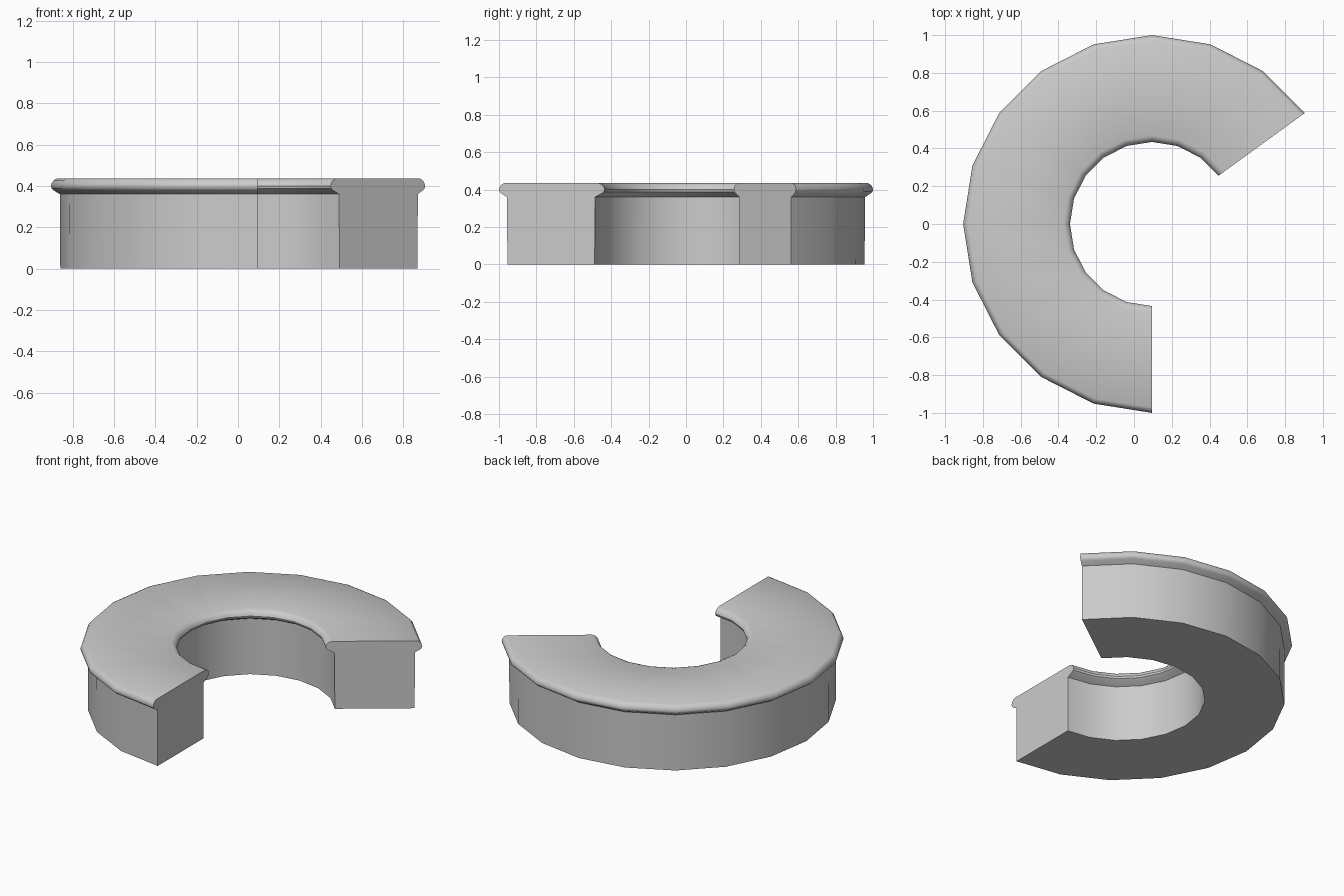
import bpy, bmesh, math

if "Cube" in bpy.data.objects:
    bpy.data.objects.remove(bpy.data.objects["Cube"])

CX = 0.0955                      # centre of the arc
START, STEP, COUNT = 36, 18, 13  # degrees, degrees, segments

# Cross-section as (radius, height): plain wall with a rounded lip on both sides
lip = [(-0.045, 0.0), (-0.043, 0.36), (-0.013, 0.379), (-0.003, 0.388),
       (0.0, 0.40), (-0.004, 0.414), (-0.014, 0.428), (-0.028, 0.435)]
outer = [(1.0 + d, z) for d, z in lip]
inner = [(0.4345 - d * 1.2, z) for d, z in reversed(lip)]
profile = outer + inner

# Sweep the section round the arc and cap both cut ends
bm = bmesh.new()
rings = []
for i in range(COUNT + 1):
    a = math.radians(START + STEP * i)
    rings.append([bm.verts.new((CX + r * math.cos(a), r * math.sin(a), z))
                  for r, z in profile])
n = len(profile)
for a, b in zip(rings, rings[1:]):
    for j in range(n):
        k = (j + 1) % n
        bm.faces.new((a[j], a[k], b[k], b[j]))
bm.faces.new(rings[0])
bm.faces.new(rings[-1][::-1])
bmesh.ops.recalc_face_normals(bm, faces=bm.faces)

mesh = bpy.data.meshes.new("curved_counter")
bm.to_mesh(mesh)
bm.free()
counter = bpy.data.objects.new("curved_counter", mesh)
bpy.context.collection.objects.link(counter)

# Smooth walls and lip, crisp cut ends and base
bpy.context.view_layer.objects.active = counter
counter.select_set(True)
bpy.ops.object.shade_smooth_by_angle(angle=math.radians(35))
